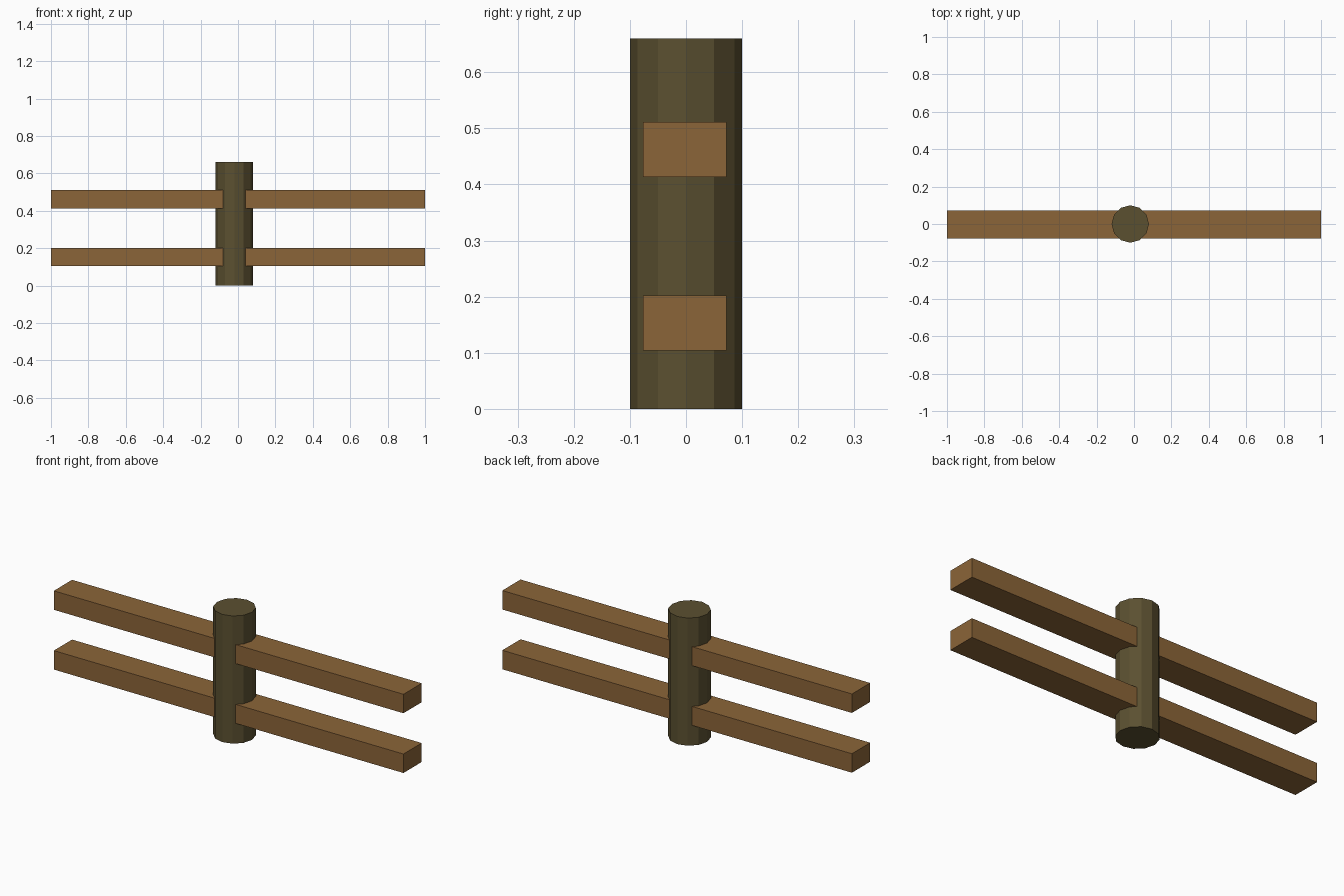
import bpy
import math

if "Cube" in bpy.data.objects:
    bpy.data.objects.remove(bpy.data.objects["Cube"])


def material(name, color):
    m = bpy.data.materials.new(name)
    m.diffuse_color = (*color, 1.0)
    m.use_nodes = True
    m.node_tree.nodes["Principled BSDF"].inputs["Base Color"].default_value = m.diffuse_color
    return m


rail_wood = material("rail_wood", (0.26, 0.13, 0.04))
post_wood = material("post_wood", (0.105, 0.08, 0.03))

# Upright round post, 12 flat sides with a corner on +x
POST_HEIGHT = 0.66
bpy.ops.mesh.primitive_cylinder_add(
    vertices=12, radius=0.1, depth=POST_HEIGHT,
    location=(-0.02, 0, POST_HEIGHT / 2))
post = bpy.context.object
post.name = "post"
post.data.materials.append(post_wood)

# Two horizontal rails running through the post
for name, z in (("lower_rail", 0.153), ("upper_rail", 0.462)):
    bpy.ops.mesh.primitive_cube_add(size=1, location=(0, -0.002, z))
    rail = bpy.context.object
    rail.name = name
    rail.scale = (2.0, 0.149, 0.098)
    bpy.ops.object.transform_apply(location=False, rotation=False, scale=True)
    rail.data.materials.append(rail_wood)
